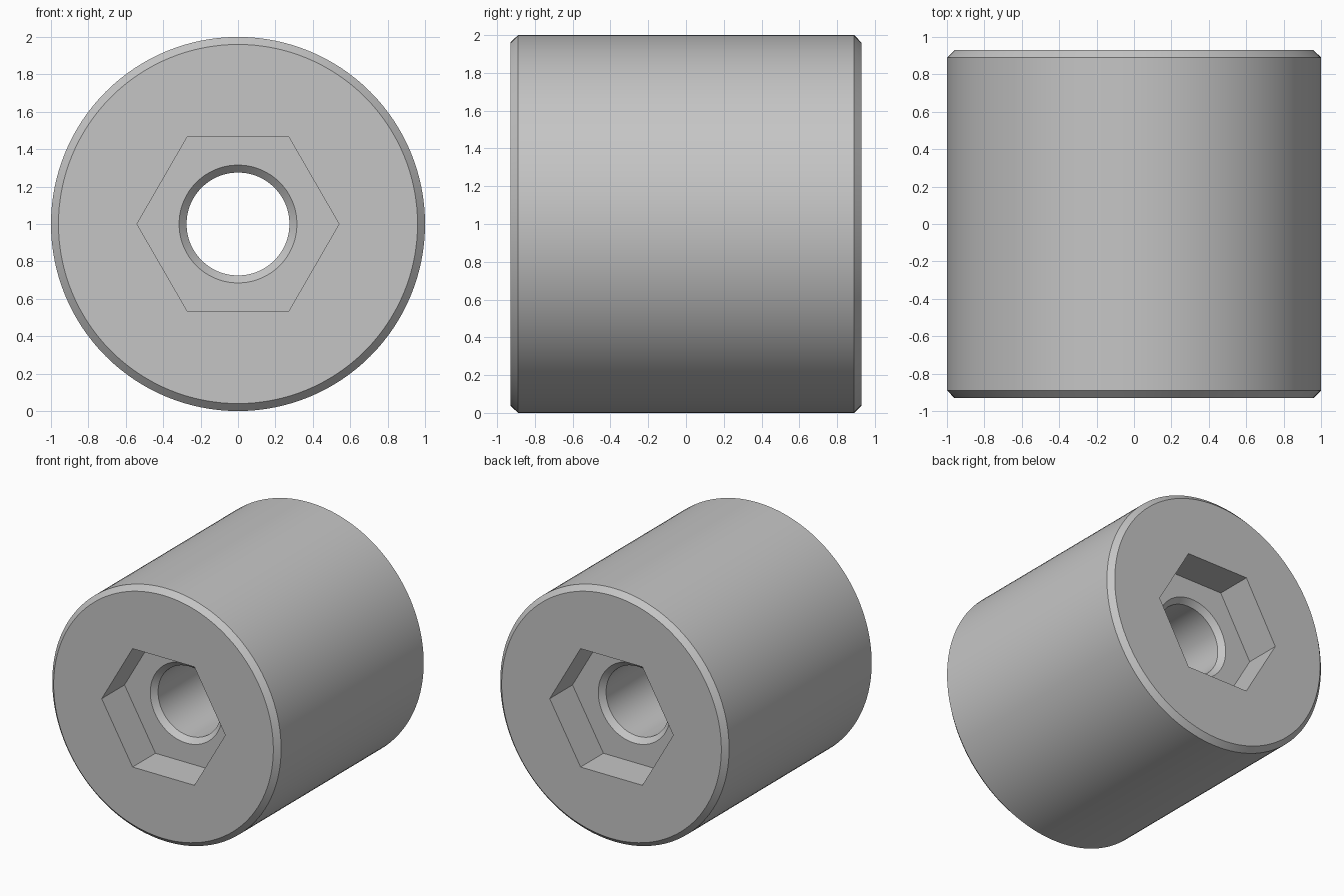
import bpy, bmesh, math
from mathutils import Matrix, Vector

cube = bpy.data.objects.get("Cube")
if cube:
    bpy.data.objects.remove(cube, do_unlink=True)

RADIUS, HALF, BEVEL = 1.0, 0.93, 0.04      # outer body
BORE, FLOOR = 0.275, 0.645                 # through hole, pocket floor distance
HEX = 0.54                                 # pocket corner radius
SEGMENTS = 128

grey = bpy.data.materials.new("light_grey")
grey.use_nodes = True
grey.diffuse_color = (0.56, 0.56, 0.56, 1)
grey.node_tree.nodes["Principled BSDF"].inputs["Base Color"].default_value = grey.diffuse_color


def add_object(name, bm):
    bmesh.ops.recalc_face_normals(bm, faces=bm.faces)
    mesh = bpy.data.meshes.new(name)
    bm.to_mesh(mesh)
    bm.free()
    mesh.materials.append(grey)
    obj = bpy.data.objects.new(name, mesh)
    bpy.context.collection.objects.link(obj)
    return obj


# Roller body: half profile (radius, y) mirrored, then spun about the y axis
half = [(BORE, FLOOR - BEVEL), (BORE + 2 * BEVEL, FLOOR + BEVEL),
        (BORE + 2 * BEVEL, HALF), (RADIUS - BEVEL, HALF), (RADIUS, HALF - BEVEL)]
profile = half + [(r, -y) for r, y in reversed(half)]
bm = bmesh.new()
rings = []
for i in range(SEGMENTS):
    a = math.tau * i / SEGMENTS
    rings.append([bm.verts.new((r * math.cos(a), y, 1 + r * math.sin(a))) for r, y in profile])
for i, ring in enumerate(rings):
    after = rings[(i + 1) % SEGMENTS]
    for j in range(len(profile)):
        k = (j + 1) % len(profile)
        bm.faces.new((ring[j], ring[k], after[k], after[j]))
body = add_object("roller_body", bm)
bpy.context.view_layer.objects.active = body
body.select_set(True)

# Hexagonal pocket in each end, leaving the bevelled bore at its floor
for side, name in ((-1, "front_pocket_cutter"), (1, "back_pocket_cutter")):
    bm = bmesh.new()
    depth = 0.6
    place = Matrix.Translation(Vector((0, side * (FLOOR + depth / 2), 1)))
    turn = Matrix.Rotation(math.pi / 2, 4, "X") @ Matrix.Rotation(math.pi / 2, 4, "Z")
    bmesh.ops.create_cone(bm, cap_ends=True, segments=6, radius1=HEX, radius2=HEX,
                          depth=depth, matrix=place @ turn)
    cutter = add_object(name, bm)
    cutter.hide_render = True
    # Put a hexagon corner on the x axis whichever way the primitive starts
    corner = max(v.co.x for v in cutter.data.vertices)
    if corner < HEX - 0.01:
        spin = Matrix.Rotation(math.pi / 6, 4, "Y")
        centre = Matrix.Translation(Vector((0, 0, 1)))
        cutter.data.transform(centre @ spin @ centre.inverted())
    cut = body.modifiers.new(name, "BOOLEAN")
    cut.operation = "DIFFERENCE"
    cut.solver = "EXACT"
    cut.object = cutter
    bpy.ops.object.modifier_apply(modifier=cut.name)
    bpy.data.objects.remove(cutter, do_unlink=True)

bpy.ops.object.select_all(action="DESELECT")
body.select_set(True)
bpy.context.view_layer.objects.active = body
bpy.ops.object.shade_smooth_by_angle(angle=math.radians(30))
